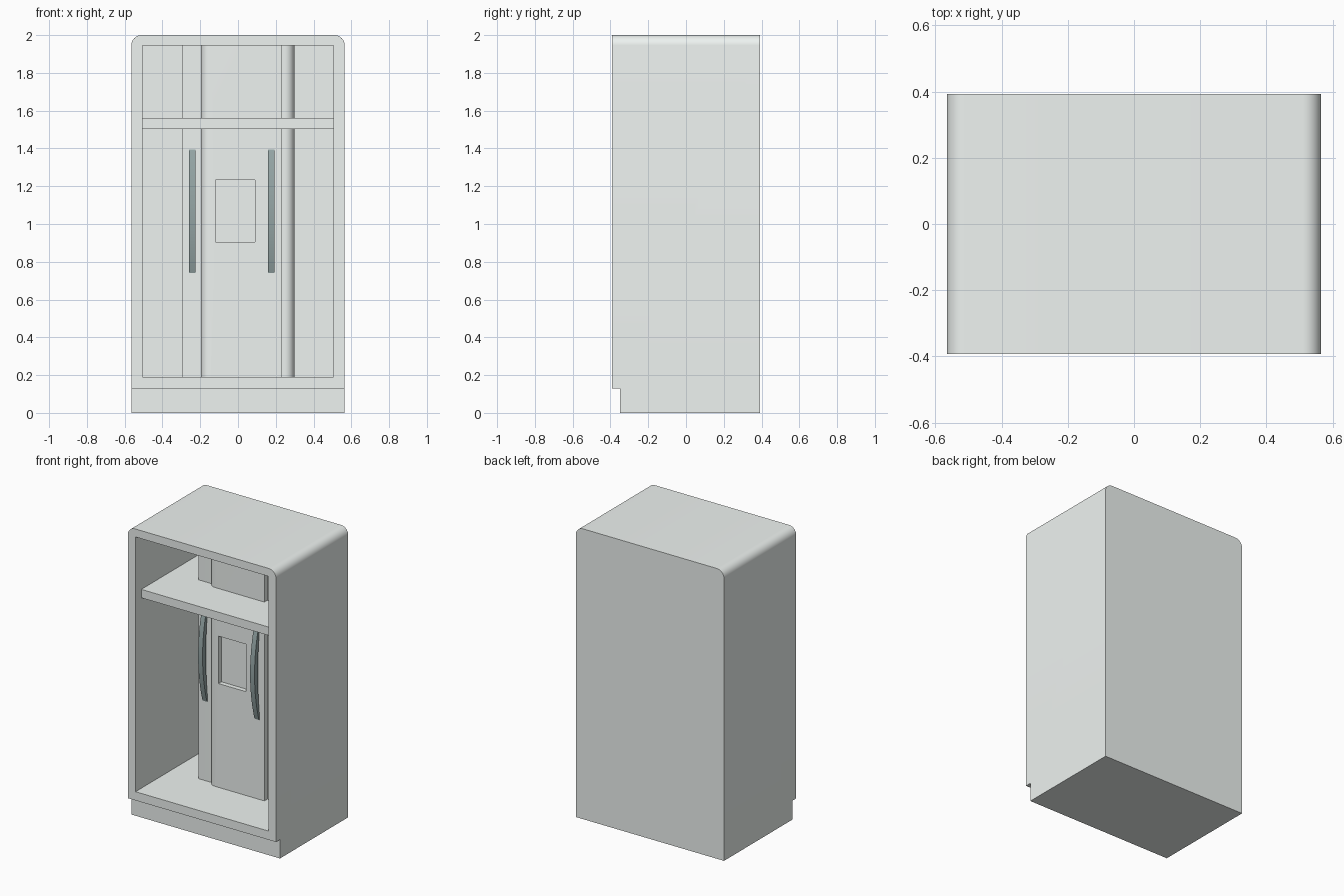
import bpy, bmesh, math
from mathutils import Vector

if "Cube" in bpy.data.objects:
    bpy.data.objects.remove(bpy.data.objects["Cube"])


def material(name, rgb):
    m = bpy.data.materials.new(name)
    m.diffuse_color = (*rgb, 1)
    m.use_nodes = True
    m.node_tree.nodes["Principled BSDF"].inputs["Base Color"].default_value = m.diffuse_color
    return m


enamel = material("pale_enamel", (0.86, 0.90, 0.88))
steel = material("handle_grey", (0.30, 0.38, 0.38))


def prism(name, pts, place, lo, hi, smooth=True, mat=enamel):
    """Extrude a closed 2D outline between lo and hi; place maps (a, b, t) to xyz."""
    bm = bmesh.new()
    face = bm.faces.new([bm.verts.new(place(a, b, lo)) for a, b in pts])
    top = bmesh.ops.extrude_face_region(bm, geom=[face])["geom"]
    shift = Vector(place(0, 0, hi)) - Vector(place(0, 0, lo))
    bmesh.ops.translate(bm, vec=shift, verts=[v for v in top if isinstance(v, bmesh.types.BMVert)])
    bmesh.ops.recalc_face_normals(bm, faces=bm.faces)
    me = bpy.data.meshes.new(name)
    bm.to_mesh(me)
    bm.free()
    me.materials.append(mat)
    ob = bpy.data.objects.new(name, me)
    bpy.context.collection.objects.link(ob)
    if smooth:
        bpy.ops.object.select_all(action='DESELECT')
        ob.select_set(True)
        bpy.context.view_layer.objects.active = ob
        bpy.ops.object.shade_smooth_by_angle(angle=math.radians(30))
    return ob


def along_y(a, b, t):
    return (a, t, b)


def along_z(a, b, t):
    return (a, b, t)


def along_x(a, b, t):
    return (t, a, b)


def arc(cx, cy, r, a0, a1, n=10):
    return [(cx + r * math.cos(math.radians(a0 + (a1 - a0) * i / n)),
             cy + r * math.sin(math.radians(a0 + (a1 - a0) * i / n))) for i in range(n + 1)]


def box(name, x0, x1, y0, y1, z0, z1):
    return prism(name, [(x0, y0), (x1, y0), (x1, y1), (x0, y1)], along_z, z0, z1, False)


def cut(ob, cutter):
    cutter.hide_render = True
    cutter.hide_viewport = True
    cutter.display_type = 'WIRE'
    m = ob.modifiers.new("cut", 'BOOLEAN')
    m.operation = 'DIFFERENCE'
    m.solver = 'EXACT'
    m.object = cutter


# Cabinet with rounded top corners, open front and toe kick
W, R = 0.565, 0.055
outline = [(-W, 0), (W, 0)] + arc(W - R, 2 - R, R, 0, 90) + arc(R - W, 2 - R, R, 90, 180)
cabinet = prism("cabinet", outline, along_y, -0.393, 0.393)
cut(cabinet, box("cavity_cutter", -0.506, 0.506, -0.5, 0.335, 0.19, 1.945))
cut(cabinet, box("toe_kick_cutter", -0.7, 0.7, -0.5, -0.35, -0.1, 0.13))

# Divider shelf
box("shelf", -0.515, 0.515, -0.33, 0.345, 1.502, 1.56)

# Wide rear door, rounded on its right edge
r = 0.05
prism("wide_door", [(-0.296, 0.06), (-0.296, -0.009)] + arc(0.298 - r, -0.009 + r, r, -90, 0)
      + [(0.298, 0.06)], along_z, 0.18, 1.96)

# Narrow front door, rounded on its left edge, with dispenser recess
narrow = prism("narrow_door", [(0.231, -0.043), (0.231, 0.06), (-0.196, 0.06)]
               + arc(-0.196 + r, -0.043 + r, r, 180, 270), along_z, 0.18, 1.96)
cut(narrow, box("dispenser_cutter", -0.119, 0.091, -0.1, -0.0105, 0.905, 1.232))

# Bowed handles
N, Z0, Z1 = 20, 0.74, 1.395
for name, x, face in (("wide_door_handle", -0.243, -0.009), ("narrow_door_handle", 0.177, -0.043)):
    def bow(base, bulge):
        return [(base - bulge * (1 - (2 * i / N - 1) ** 2), Z0 + (Z1 - Z0) * i / N)
                for i in range(N + 1)]
    prism(name, bow(face - 0.006, 0.048) + bow(face + 0.004, 0.022)[::-1],
          along_x, x - 0.017, x + 0.017, mat=steel)
